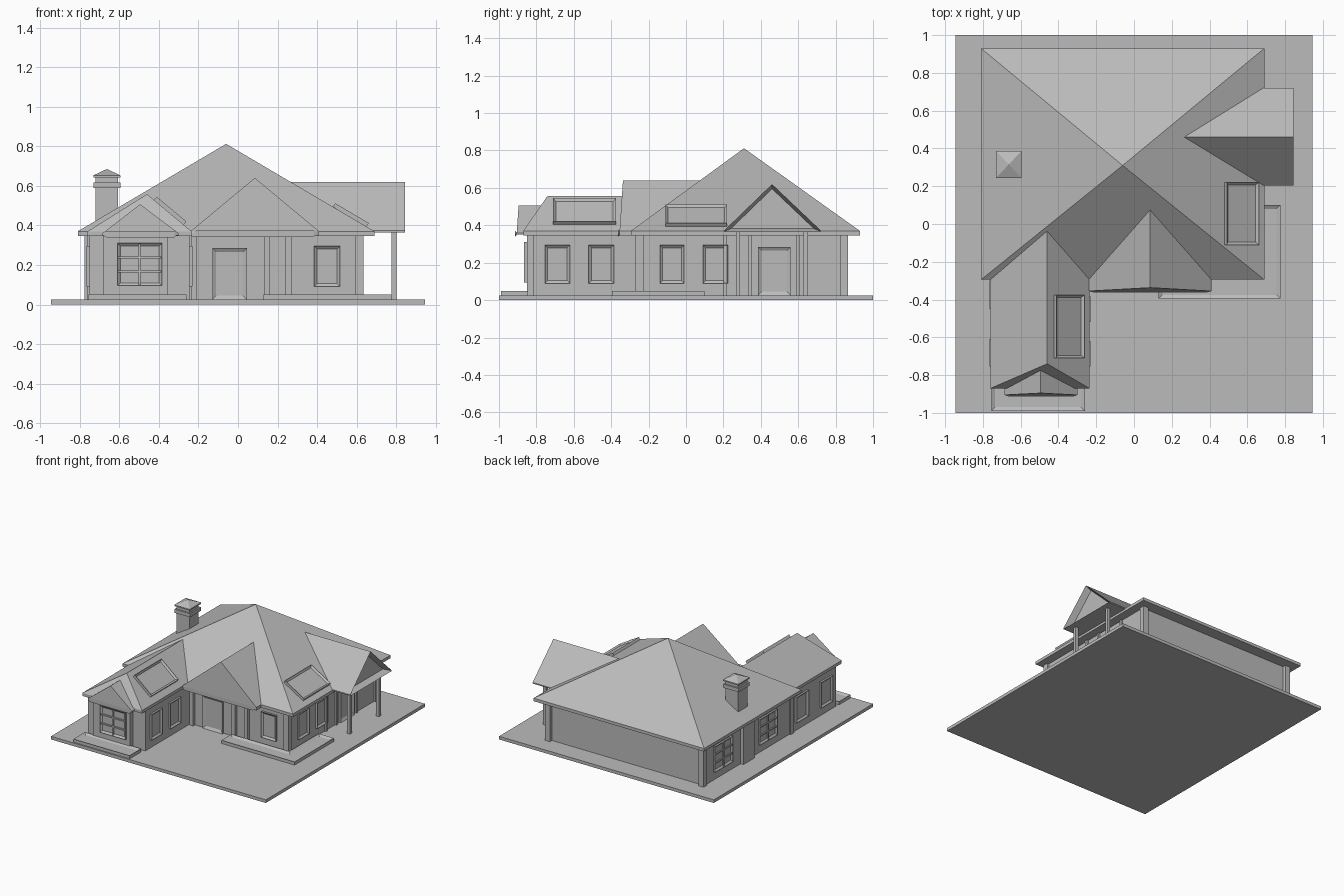
import bpy, bmesh
from mathutils import Vector

cube = bpy.data.objects.get("Cube")
if cube:
    bpy.data.objects.remove(cube, do_unlink=True)

grey = bpy.data.materials.new("plain grey")
grey.use_nodes = True
COLOUR = (0.5, 0.5, 0.5, 1)
grey.diffuse_color = COLOUR
grey.node_tree.nodes["Principled BSDF"].inputs["Base Color"].default_value = COLOUR


def finish(name, bm, inset=None):
    """Recess the face looking along inset[0], then make the object."""
    bmesh.ops.recalc_face_normals(bm, faces=bm.faces)
    if inset:
        way, rim, depth = inset
        way = Vector(way)
        face = max(bm.faces, key=lambda f: f.normal.dot(way))
        bmesh.ops.inset_region(bm, faces=[face], thickness=rim, use_even_offset=True)
        bmesh.ops.translate(bm, verts=face.verts, vec=-face.normal * depth)
    mesh = bpy.data.meshes.new(name)
    bm.to_mesh(mesh)
    bm.free()
    mesh.materials.append(grey)
    obj = bpy.data.objects.new(name, mesh)
    bpy.context.collection.objects.link(obj)
    return obj


def hull(name, points, inset=None):
    bm = bmesh.new()
    for p in points:
        bm.verts.new(p)
    bmesh.ops.convex_hull(bm, input=bm.verts)
    bmesh.ops.dissolve_limit(bm, angle_limit=0.01, verts=bm.verts, edges=bm.edges)
    return finish(name, bm, inset)


def box(name, xs, ys, zs, inset=None):
    return hull(name, [(x, y, z) for x in xs for y in ys for z in zs], inset)


def prism(name, outline, z0, z1, inset=None):
    bm = bmesh.new()
    face = bm.faces.new([bm.verts.new((x, y, z0)) for x, y in outline])
    new = bmesh.ops.extrude_face_region(bm, geom=[face])["geom"]
    bmesh.ops.translate(bm, verts=[v for v in new if isinstance(v, bmesh.types.BMVert)],
                        vec=(0, 0, z1 - z0))
    # close the underside again if the extrusion opened it
    bmesh.ops.holes_fill(bm, edges=[e for e in bm.edges if e.is_boundary])
    return finish(name, bm, inset)


UP, FRONT, LEFT, RIGHT = (0, 0, 1), (0, -1, 0), (1, 0, 0), (-1, 0, 0)
GROUND = 0.025
EAVE = (0.346, 0.37)


def opening(name, way, plane, span, zs, rows=0, cols=0, rim=0.015, thick=0.015):
    """Framed window or door on a wall facing way, with optional glazing bars."""
    def place(part, span, zs, out, inset=None):
        s = way[0] + way[1]
        across = sorted((plane - s * 0.02, plane + s * out))
        xs, ys = (across, span) if way[0] else (span, across)
        box(part, xs, ys, zs, inset)
    place(name, span, zs, thick, (way, rim, thick * 0.8))
    for i in range(1, cols):
        a = span[0] + (span[1] - span[0]) * i / cols
        place(name + "_upright_bar", (a - 0.005, a + 0.005), zs, thick * 0.8)
    for i in range(1, rows):
        z = zs[0] + (zs[1] - zs[0]) * i / rows
        place(name + "_cross_bar", span, (z - 0.005, z + 0.005), thick * 0.8)


# Ground slab and planters
box("ground_slab", (-0.945, 0.945), (-1, 1), (0, GROUND))
box("wing_planter", (-0.755, -0.26), (-0.99, -0.845), (0, 0.05), (UP, 0.02, 0.012))
prism("corner_planter", [(0.13, -0.395), (0.775, -0.395), (0.775, 0.1),
                         (0.64, 0.1), (0.64, -0.27), (0.13, -0.27)],
      0.005, 0.05, (UP, 0.02, 0.012))

# Walls
box("main_walls", (-0.75, 0.62), (-0.245, 0.84), (0, 0.35))
box("wing_walls", (-0.75, -0.245), (-0.815, -0.2), (0, 0.35))
box("wing_bay", (-0.68, -0.355), (-0.85, -0.8), (0, 0.35))

# Pilasters at corners and along the walls
for x in (-0.74, 0.613):
    for y in (-0.25, 0.845):
        box("corner_pilaster", (x - 0.022, x + 0.022), (y - 0.022, y + 0.022), (0, 0.35))
for x in (-0.222, 0.147, 0.257):
    box("front_pilaster", (x - 0.016, x + 0.016), (-0.27, -0.23), (0, 0.35))
for y in (0.21, 0.342, 0.597):
    box("side_pilaster", (0.6, 0.633), (y - 0.01, y + 0.01), (0, 0.35))
box("chimney_base", (-0.775, -0.72), (0.245, 0.385), (0, 0.35))

# Windows and doors
TALL = (0.09, 0.295)
opening("front_door", FRONT, -0.245, (-0.13, 0.045), (GROUND, 0.285), rim=0.02)
opening("porch_door", LEFT, 0.62, (0.385, 0.56), (GROUND, 0.285), rim=0.02)
opening("front_window", FRONT, -0.245, (0.385, 0.515), TALL)
opening("bay_window", FRONT, -0.85, (-0.61, -0.385), (0.095, 0.31), rows=3, cols=2)
for span in ((-0.14, -0.01), (0.09, 0.225)):
    opening("side_window", LEFT, 0.62, span, TALL)
for span in ((-0.755, -0.62), (-0.52, -0.385)):
    opening("wing_inner_window", LEFT, -0.245, span, TALL)
for span in ((-0.755, -0.61), (-0.45, -0.3)):
    opening("wing_outer_window", RIGHT, -0.75, span, TALL)
for span in ((0.5, 0.725), (-0.06, 0.16)):
    opening("paned_side_window", RIGHT, -0.75, span, TALL, rows=3, cols=2)

# Main hipped roof and wing roof
hull("main_roof", [(x, y, z) for x in (-0.81, 0.69) for y in (-0.295, 0.93) for z in EAVE]
     + [(-0.06, 0.31, 0.812)])
hull("wing_roof", [(x, y, z) for x in (-0.76, -0.235) for y in (-0.87, 0) for z in EAVE]
     + [(-0.46, -0.74, 0.558), (-0.46, 0.1, 0.558)])

# Gables with recessed fronts
hull("entry_gable", [(x, y, z) for x in (-0.24, 0.41) for y in (-0.355, -0.2) for z in EAVE]
     + [(0.085, -0.337, 0.64), (0.085, 0.15, 0.64)], (FRONT, 0.028, 0.008))
hull("bay_gable", [(x, y, z) for x in (-0.685, -0.3) for y in (-0.905, -0.82) for z in (0.35, 0.36)]
     + [(-0.495, -0.895, 0.507), (-0.495, -0.72, 0.507)], (FRONT, 0.02, 0.008))
hull("porch_gable", [(x, y, z) for x in (0.58, 0.845) for y in (0.205, 0.72) for z in (0.364, 0.373)]
     + [(0.2, 0.46, 0.62), (0.845, 0.46, 0.62)], (LEFT, 0.018, 0.05))

# Porch posts
for y in (0.278, 0.64):
    box("porch_post", (0.775, 0.8), (y - 0.012, y + 0.012), (0, 0.37))


def skylight(name, high, low, ys, lift=0.022):
    """Raised framed panel lying on a slope that falls towards +x."""
    a, b = Vector((high[0], 0, high[1])), Vector((low[0], 0, low[1]))
    normal = Vector((a.z - b.z, 0, b.x - a.x)).normalized()
    hull(name, [p + normal * h + Vector((0, y, 0))
                for p in (a, b) for h in (-0.01, lift) for y in ys],
         (normal, 0.014, 0.012))


# Skylights
skylight("wing_skylight", (-0.425, 0.528), (-0.275, 0.403), (-0.71, -0.375))
skylight("main_skylight", (0.48, 0.493), (0.65, 0.393), (-0.11, 0.22))

# Chimney stack: shaft, collar, neck and pointed cap
CX, CY = -0.663, 0.315
for part, half, zs in (("chimney_shaft", 0.057, (0.36, 0.6)),
                       ("chimney_collar", 0.068, (0.588, 0.617)),
                       ("chimney_neck", 0.057, (0.61, 0.655))):
    box(part, (CX - half, CX + half), (CY - half, CY + half), zs)
hull("chimney_cap", [(CX + i * 0.068, CY + j * 0.072, z) for i in (-1, 1) for j in (-1, 1)
                     for z in (0.643, 0.653)] + [(CX, CY, 0.685)])
